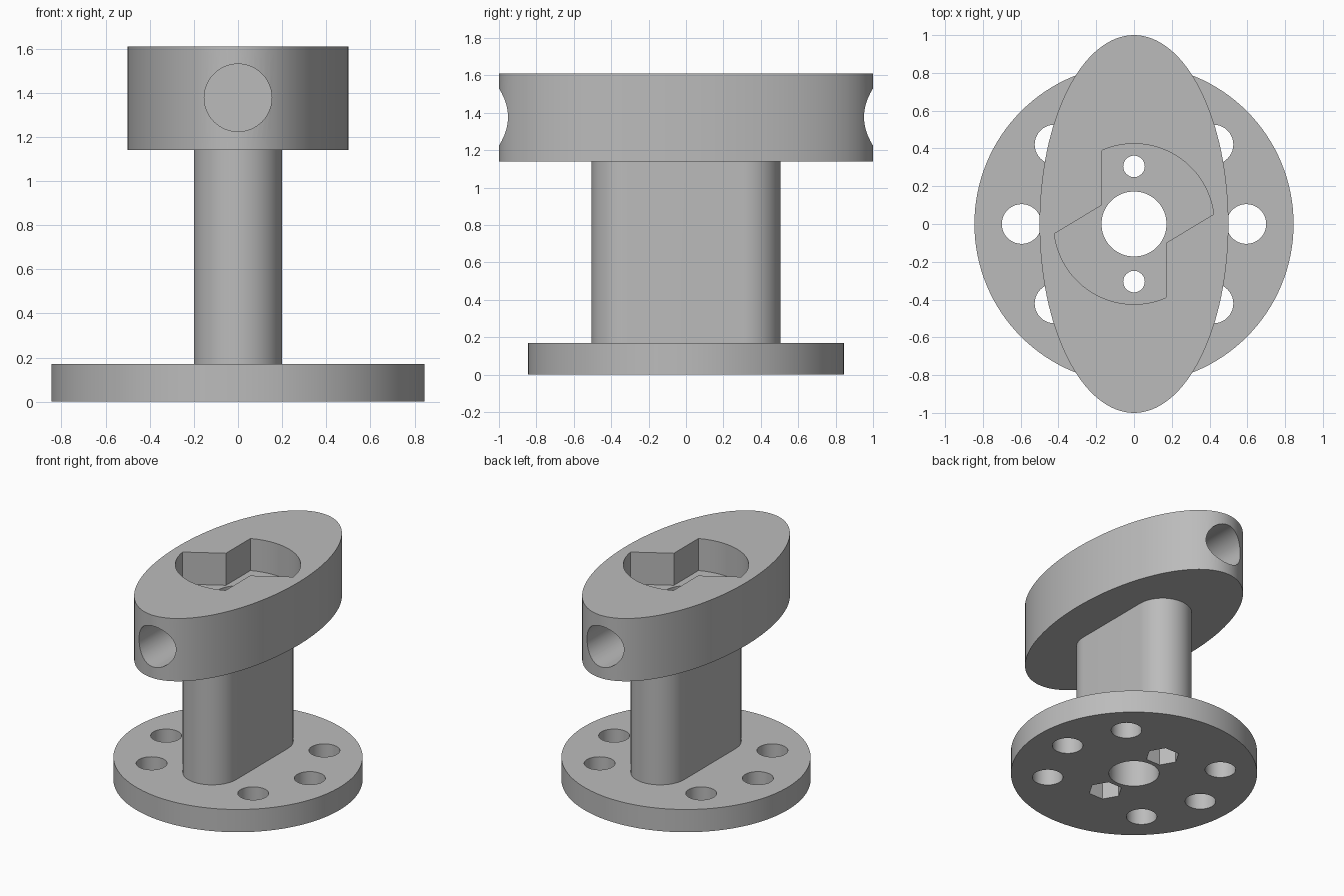
import bpy, bmesh, math
from mathutils import Matrix

if "Cube" in bpy.data.objects:
    bpy.data.objects.remove(bpy.data.objects["Cube"])

grey = bpy.data.materials.new("light_grey")
grey.diffuse_color = (0.5, 0.5, 0.5, 1)
grey.use_nodes = True
grey.node_tree.nodes["Principled BSDF"].inputs["Base Color"].default_value = grey.diffuse_color


def arc(r, a0, a1, n, cx=0, cy=0):
    return [(cx + r * math.cos(math.radians(a0 + (a1 - a0) * i / n)),
             cy + r * math.sin(math.radians(a0 + (a1 - a0) * i / n))) for i in range(n + 1)]


def circle(r, cx=0, cy=0, n=64):
    return arc(r, 0, 360, n, cx, cy)[:-1]


def prism(name, profile, z0, z1, matrix=None):
    """Extrude a closed outline from z0 to z1."""
    bm = bmesh.new()
    face = bm.faces.new([bm.verts.new((x, y, z0)) for x, y in profile])
    ext = bmesh.ops.extrude_face_region(bm, geom=[face])
    top = [v for v in ext["geom"] if isinstance(v, bmesh.types.BMVert)]
    bmesh.ops.translate(bm, verts=top, vec=(0, 0, z1 - z0))
    if matrix:
        bmesh.ops.transform(bm, matrix=matrix, verts=bm.verts)
    bmesh.ops.recalc_face_normals(bm, faces=bm.faces)
    mesh = bpy.data.meshes.new(name)
    bm.to_mesh(mesh)
    bm.free()
    mesh.materials.append(grey)
    ob = bpy.data.objects.new(name, mesh)
    bpy.context.collection.objects.link(ob)
    return ob


def combine(target, other, operation):
    mod = target.modifiers.new("bool", 'BOOLEAN')
    mod.operation, mod.solver, mod.object = operation, 'EXACT', other
    bpy.context.view_layer.objects.active = target
    bpy.ops.object.modifier_apply(modifier=mod.name)
    bpy.data.objects.remove(other)


# Solid parts: round flange, slot-shaped stem, elliptical head
body = prism("flanged_pedestal", circle(0.845, n=128), 0, 0.17)
stem = prism("stem", arc(0.2, 0, 180, 32, 0, 0.305) + arc(0.2, 180, 360, 32, 0, -0.305), 0.08, 1.25)
head = prism("head", [(0.5 * x, y) for x, y in circle(1.0, n=128)], 1.14, 1.61)
combine(body, stem, 'UNION')
combine(body, head, 'UNION')

# Two-lobed pocket in the top of the head
half = arc(0.425, 7, 113.6, 32) + [(-0.17, 0.1)]
cutters = [prism("pocket", half + [(-x, -y) for x, y in half], 1.37, 1.8)]

# Central bore
cutters.append(prism("bore", circle(0.172), -0.2, 1.8))

# Flange mounting holes
for a in (0, 45, 135, 180, 225, 315):
    t = math.radians(a)
    cutters.append(prism("mount_hole", circle(0.105, 0.595 * math.cos(t), 0.595 * math.sin(t)), -0.2, 0.4))

# Per side: bolt hole, hexagonal nut recess and blind cross hole in the head
for s in (-1, 1):
    cutters.append(prism("bolt_hole", circle(0.057, 0, 0.305 * s, 32), -0.2, 1.7))
    cutters.append(prism("nut_recess", circle(0.117, 0, 0.305 * s, 6), -0.2, 0.25))
    turn = Matrix.Translation((0, 0, 1.377)) @ Matrix.Rotation(-s * math.pi / 2, 4, 'X')
    cutters.append(prism("cross_hole", circle(0.153), 0.5, 1.3, turn))

for c in cutters:
    combine(body, c, 'DIFFERENCE')

bpy.ops.object.select_all(action='DESELECT')
body.select_set(True)
bpy.context.view_layer.objects.active = body
bpy.ops.object.shade_smooth_by_angle(angle=math.radians(30))
